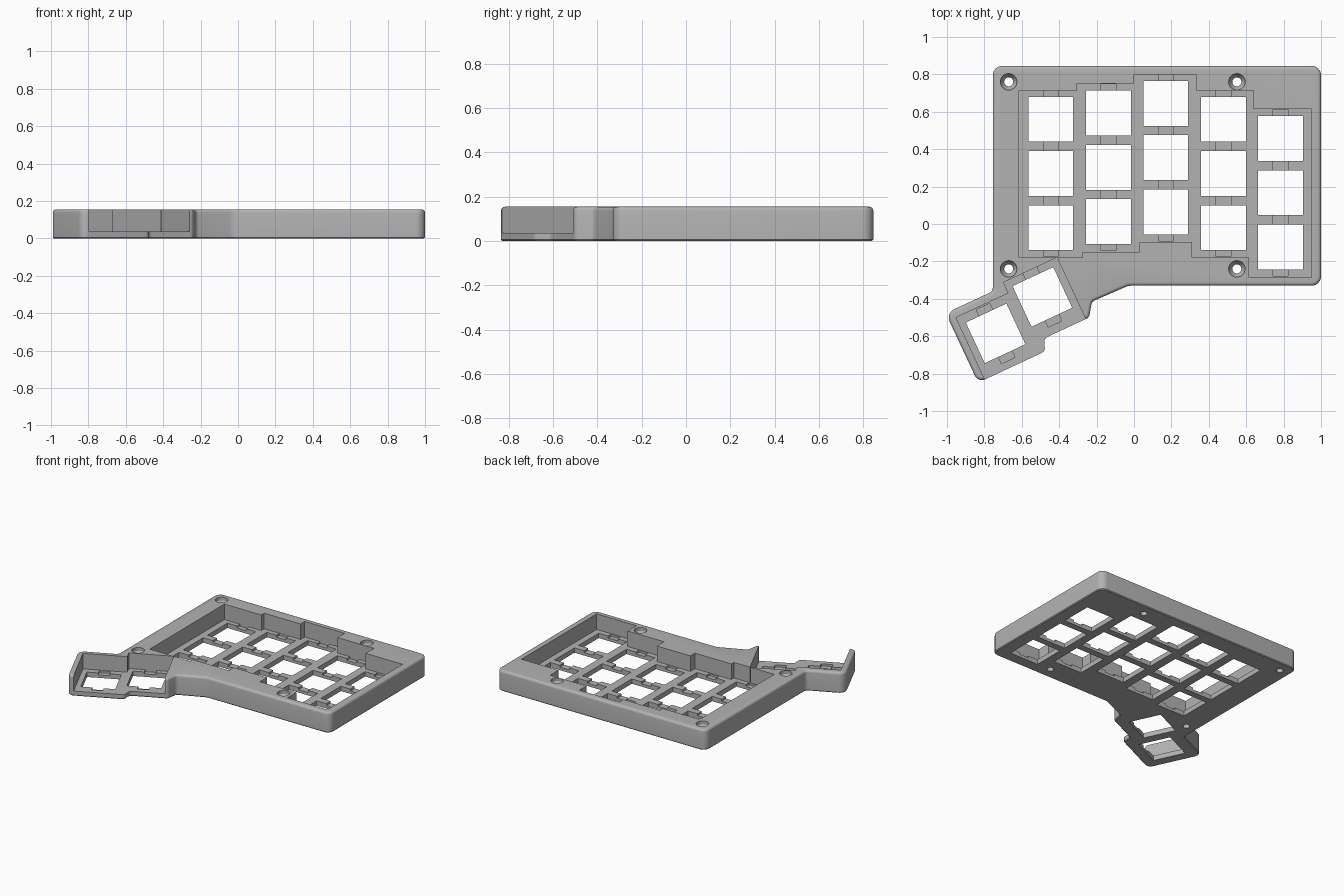
import bpy, bmesh, math
from mathutils import Vector

if "Cube" in bpy.data.objects:
    bpy.data.objects.remove(bpy.data.objects["Cube"])

HEIGHT, PLATE, CLIP = 0.155, 0.037, 0.022
KEY, PITCH = 0.24, 0.29
TILT = math.radians(25)
COLUMNS = [(-0.445, 0.56), (-0.137, 0.593), (0.17, 0.645), (0.478, 0.56), (0.783, 0.457)]
THUMB_KEYS = [(0, 0), (-0.309, -0.071)]

grey = bpy.data.materials.new("warm_grey_plastic")
grey.use_nodes = True
grey.diffuse_color = (0.45, 0.45, 0.45, 1)
grey.node_tree.nodes["Principled BSDF"].inputs["Base Color"].default_value = grey.diffuse_color


def thumb(u, v):
    """Tilted thumb cluster coordinates to model coordinates."""
    c, s = math.cos(TILT), math.sin(TILT)
    return (-0.49 + u * c - v * s, -0.39 + u * s + v * c)


def rounded(corners, steps=6):
    """Outline with an arc of the given radius at each (point, radius)."""
    out = []
    for i, (p, r) in enumerate(corners):
        p = Vector(p)
        a = (Vector(corners[i - 1][0]) - p).normalized()
        b = (Vector(corners[(i + 1) % len(corners)][0]) - p).normalized()
        half = a.angle(b) / 2
        centre = p + (a + b).normalized() * (r / math.sin(half))
        start = p + a * (r / math.tan(half)) - centre
        end = p + b * (r / math.tan(half)) - centre
        for k in range(steps + 1):
            d = start.lerp(end, k / steps).normalized() * r
            out.append(centre + d)
    return out


def prism(bm, outline, z0, z1):
    base = bm.faces.new([bm.verts.new((p[0], p[1], z0)) for p in outline])
    new = bmesh.ops.extrude_face_region(bm, geom=[base])["geom"]
    bmesh.ops.translate(bm, vec=(0, 0, z1 - z0),
                        verts=[g for g in new if isinstance(g, bmesh.types.BMVert)])


def rect(x0, x1, y0, y1, place=lambda x, y: (x, y)):
    return [place(*p) for p in ((x0, y0), (x1, y0), (x1, y1), (x0, y1))]


def make(name, bm):
    bmesh.ops.recalc_face_normals(bm, faces=bm.faces[:])
    mesh = bpy.data.meshes.new(name)
    bm.to_mesh(mesh)
    bm.free()
    ob = bpy.data.objects.new(name, mesh)
    mesh.materials.append(grey)
    bpy.context.collection.objects.link(ob)
    return ob


def cut(target, bm):
    """Subtract the shapes in bm from the target."""
    tool = make("cutter", bm)
    tool.hide_render = True
    mod = target.modifiers.new("cut", "BOOLEAN")
    mod.operation, mod.solver, mod.object = "DIFFERENCE", "EXACT", tool
    bpy.context.view_layer.objects.active = target
    bpy.ops.object.modifier_apply(modifier=mod.name)
    bpy.data.objects.remove(tool)


# Case body with softened rims
outline = rounded([
    ((-0.755, 0.845), 0.05), ((1, 0.845), 0.05), ((1, -0.33), 0.05), ((-0.03, -0.33), 0.08),
    ((-0.225, -0.415), 0.03), ((-0.24, -0.50), 0.03), (thumb(0.15, -0.205), 0.015),
    (thumb(-0.085, -0.205), 0.03), (thumb(-0.11, -0.27), 0.03), (thumb(-0.505, -0.27), 0.04),
    (thumb(-0.505, 0.14), 0.05), ((-0.755, -0.36), 0.03)])
bm = bmesh.new()
prism(bm, outline, 0, HEIGHT)
for z, size, segs in ((HEIGHT, 0.018, 4), (0, 0.006, 1)):
    rim = [e for e in bm.edges if all(abs(v.co.z - z) < 1e-5 for v in e.verts)]
    bmesh.ops.bevel(bm, geom=rim, offset=size, segments=segs, profile=0.5, affect="EDGES")
case = make("keyboard_case", bm)

# Stepped main cavity that follows the key columns
bm = bmesh.new()
prism(bm, [(-0.615, -0.18), (-0.275, -0.18), (-0.275, -0.15), (0.03, -0.15), (0.03, -0.095),
           (0.31, -0.095), (0.31, -0.18), (0.615, -0.18), (0.615, -0.285), (0.95, -0.285),
           (0.95, 0.615), (0.64, 0.615), (0.64, 0.715), (0.335, 0.715), (0.335, 0.80),
           (0, 0.80), (0, 0.75), (-0.305, 0.75), (-0.305, 0.715), (-0.615, 0.715)], PLATE, 0.3)
cut(case, bm)

# Thumb cavity, open towards the front
bm = bmesh.new()
prism(bm, [thumb(*p) for p in ((-0.465, -0.5), (0.16, -0.5), (0.16, 0.158), (-0.155, 0.158),
                               (-0.155, 0.095), (-0.465, 0.095))], PLATE, 0.3)
cut(case, bm)

# Shallow clip channels across the plate
bm = bmesh.new()
for x, top in COLUMNS:
    prism(bm, rect(x - 0.04, x + 0.04, top - 2 * PITCH - 0.155, top + 0.155), CLIP, 0.1)
for u, v in THUMB_KEYS:
    prism(bm, rect(u - 0.04, u + 0.04, v - 0.16, v + 0.158, thumb), CLIP, 0.1)
cut(case, bm)

# Square switch openings
bm = bmesh.new()
h = KEY / 2
for x, top in COLUMNS:
    for row in range(3):
        y = top - row * PITCH
        prism(bm, rect(x - h, x + h, y - h, y + h), -0.1, 0.12)
for u, v in THUMB_KEYS:
    prism(bm, rect(u - h, u + h, v - h, v + h, thumb), -0.1, 0.12)
cut(case, bm)

# Countersunk screw holes
bm = bmesh.new()
for x in (-0.67, 0.55):
    for y in (-0.24, 0.76):
        rings = []
        for r, z in ((0.024, -0.1), (0.024, 0.1), (0.044, 0.13), (0.044, 0.25)):
            angles = [2 * math.pi * k / 24 for k in range(24)]
            rings.append([bm.verts.new((x + r * math.cos(a), y + r * math.sin(a), z)) for a in angles])
        for lo, hi in zip(rings, rings[1:]):
            for k in range(24):
                bm.faces.new((lo[k - 1], lo[k], hi[k], hi[k - 1]))
        bm.faces.new(rings[0])
        bm.faces.new(rings[-1])
cut(case, bm)

bpy.ops.object.select_all(action="DESELECT")
case.select_set(True)
bpy.context.view_layer.objects.active = case
bpy.ops.object.shade_smooth_by_angle(angle=math.radians(30))
